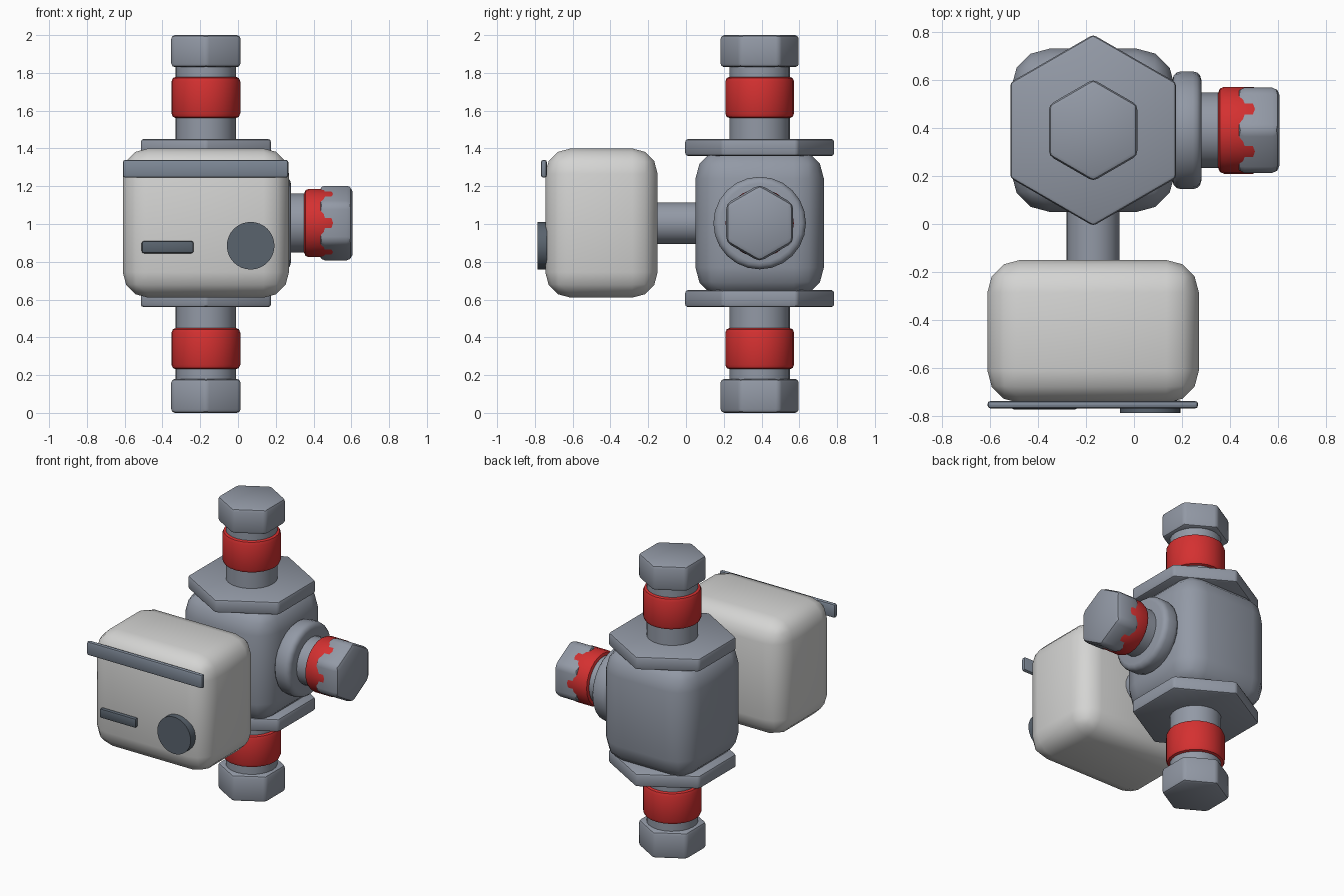
import bpy, math
from mathutils import Vector

if "Cube" in bpy.data.objects:
    bpy.data.objects.remove(bpy.data.objects["Cube"])

CX, CY, CZ = -0.17, 0.39, 1.005   # centre of the valve body


def material(name, rgb):
    m = bpy.data.materials.new(name)
    m.diffuse_color = (*rgb, 1)
    m.use_nodes = True
    m.node_tree.nodes["Principled BSDF"].inputs["Base Color"].default_value = m.diffuse_color
    return m


METAL = material("grey metal", (0.29, 0.32, 0.38))
TRIM = material("slate trim", (0.21, 0.25, 0.31))
SHELL = material("light grey shell", (0.66, 0.66, 0.65))
RED = material("red", (0.66, 0.03, 0.03))
DARK = material("dark slate", (0.10, 0.125, 0.155))


def finish(obj, name, mat, bevel, segments):
    obj.name = name
    obj.data.materials.append(mat)
    bpy.ops.object.transform_apply(location=False, rotation=True, scale=True)
    if bevel:
        mod = obj.modifiers.new("Bevel", 'BEVEL')
        mod.width = bevel
        mod.segments = segments
        mod.limit_method = 'ANGLE'
        mod.angle_limit = math.radians(40)
        bpy.ops.object.modifier_apply(modifier="Bevel")
    bpy.ops.object.shade_smooth_by_angle(angle=math.radians(40))
    return obj


def box(name, lo, hi, mat, bevel=0, segments=3):
    lo, hi = Vector(lo), Vector(hi)
    bpy.ops.mesh.primitive_cube_add(size=1, location=(lo + hi) / 2)
    obj = bpy.context.object
    obj.scale = hi - lo
    return finish(obj, name, mat, bevel, segments)


def rod(name, axis, a, b, radius, mat, sides=24, bevel=0, segments=2, centre=(CX, CY, CZ)):
    """Prism along an axis from a to b."""
    loc = list(centre)
    loc["xyz".index(axis)] = (a + b) / 2
    rot = {"x": (0, math.pi / 2, 0), "y": (math.pi / 2, 0, 0), "z": (0, 0, 0)}[axis]
    bpy.ops.mesh.primitive_cylinder_add(vertices=sides, radius=radius, depth=b - a,
                                        location=loc, rotation=rot)
    return finish(bpy.context.object, name, mat, bevel, segments)


# Valve body
box("valve_body", (CX - 0.34, CY - 0.34, 0.61), (CX + 0.34, CY + 0.34, 1.40), METAL, 0.16)

# Upper and lower hex flange, pipe, collar and nut
for side, s in (("upper", 1), ("lower", -1)):
    def span(a, b):
        return sorted((CZ + s * a, CZ + s * b))
    rod(side + "_flange", "z", *span(0.355, 0.445), 0.398, METAL, 6, 0.015)
    rod(side + "_pipe", "z", *span(0.40, 0.90), 0.16, METAL)
    rod(side + "_collar", "z", *span(0.555, 0.775), 0.182, RED, 24, 0.025)
    rod(side + "_nut", "z", *span(0.825, 0.995 if s > 0 else 1.005), 0.212, METAL, 6, 0.02)

# Side outlet
rod("outlet_ring", "x", 0.16, 0.28, 0.245, METAL, 24, 0.035, 3)
rod("outlet_pipe", "x", 0.24, 0.46, 0.157, METAL)
rod("outlet_collar", "x", 0.35, 0.52, 0.181, RED, 24, 0.025)
nut = rod("outlet_nut", "x", 0.43, 0.605, 0.205, METAL, 6, 0.03)
nut.rotation_euler.x = math.pi / 2

# Control box on its neck
rod("neck", "y", -0.20, 0.10, 0.11, METAL, 24)
box("control_box", (-0.61, -0.745, 0.61), (0.27, -0.15, 1.40), SHELL, 0.135)
box("top_strip", (-0.61, -0.768, 1.245), (0.267, -0.736, 1.34), TRIM, 0.014, 2)
box("slot", (-0.51, -0.772, 0.845), (-0.235, -0.74, 0.91), DARK, 0.012, 2)
rod("dial", "y", -0.787, -0.735, 0.126, DARK, 32, centre=(0.067, 0, 0.885))
